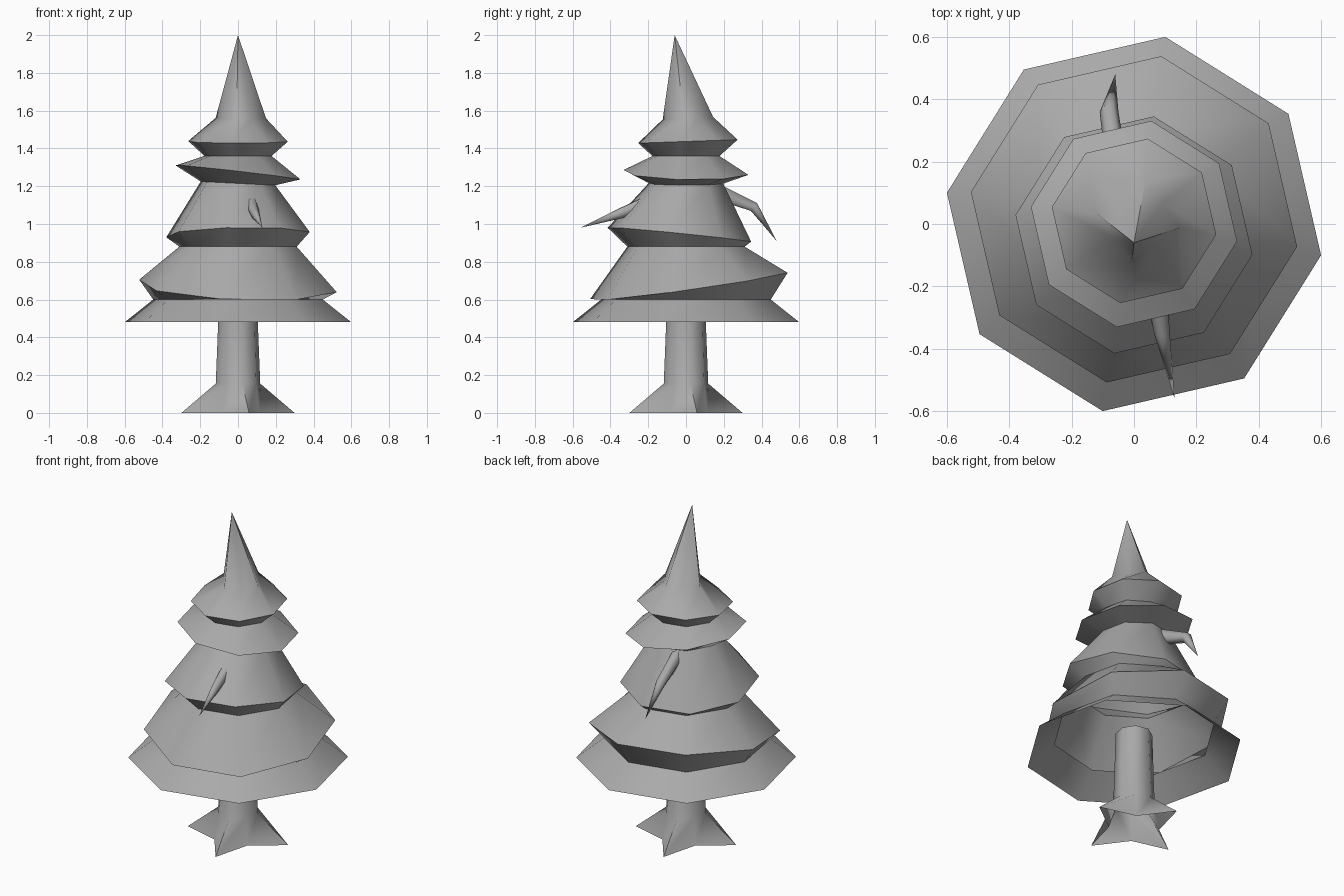
import bpy, bmesh, math
from mathutils import Vector

cube = bpy.data.objects.get("Cube")
if cube:
    bpy.data.objects.remove(cube, do_unlink=True)

grey = bpy.data.materials.new("plain grey")
grey.use_nodes = True
COLOUR = (0.4, 0.4, 0.4, 1)
grey.diffuse_color = COLOUR
grey.node_tree.nodes["Principled BSDF"].inputs["Base Color"].default_value = COLOUR


def ring(z, radius, turn, inner=None, centre=(0, 0), tilt=(0, 0), sides=8):
    """Polygon ring; inner is the radius of every second corner, tilt leans it."""
    points = []
    for i in range(sides):
        a = math.radians(turn) + i * math.tau / sides
        r = inner if inner and i % 2 else radius
        x, y = centre[0] + r * math.cos(a), centre[1] + r * math.sin(a)
        points.append(Vector((x, y, z + tilt[0] * x + tilt[1] * y)))
    return points


def loft(name, rings, tip=None, angle=50):
    """Skin a stack of rings, optionally closed to a point."""
    bm = bmesh.new()
    loops = [[bm.verts.new(p) for p in points] for points in rings]
    n = len(loops[0])
    for low, high in zip(loops, loops[1:]):
        for i in range(n):
            j = (i + 1) % n
            bm.faces.new((low[i], low[j], high[j], high[i]))
    if tip:
        top = bm.verts.new(tip)
        for i in range(n):
            bm.faces.new((loops[-1][i], loops[-1][(i + 1) % n], top))
    mesh = bpy.data.meshes.new(name)
    bm.to_mesh(mesh)
    bm.free()
    mesh.materials.append(grey)
    obj = bpy.data.objects.new(name, mesh)
    bpy.context.collection.objects.link(obj)
    bpy.ops.object.select_all(action='DESELECT')
    obj.select_set(True)
    bpy.context.view_layer.objects.active = obj
    bpy.ops.object.shade_smooth_by_angle(angle=math.radians(angle))
    return obj


# Foliage: one hollow shell of leaning tiers, pinched between them
T = -9.5
loft("foliage", [
    ring(0.48, 0.608, T),
    ring(0.60, 0.455, T),
    ring(0.67, 0.53, T, centre=(0, 0.015), tilt=(-0.04, 0.14)),
    ring(0.88, 0.315, T),
    ring(0.94, 0.385, T, centre=(0, -0.035), tilt=(0.02, -0.1)),
    ring(1.215, 0.2, T, tilt=(-0.05, 0)),
    ring(1.273, 0.335, T, tilt=(-0.115, -0.02)),
    ring(1.36, 0.18, T),
    ring(1.437, 0.267, T, centre=(0, 0.01), tilt=(0, 0.035)),
    ring(1.56, 0.135, T, inner=0.095, centre=(0.015, 0.01), tilt=(0, 0.05)),
], tip=(0, -0.06, 2.0))

# Trunk: round above, flaring into four pointed roots
R = 11
loft("trunk", [
    ring(0, 0.305, R, inner=0.14),
    ring(0.155, 0.12, R, inner=0.115),
    ring(0.6, 0.102, R),
])


# Broken branches: tapering bent spikes
def branch(name, path, tip):
    rings = []
    stops = [Vector(p) for p, size in path] + [Vector(tip)]
    for k, (p, (wide, tall)) in enumerate(path):
        along = (stops[k + 1] - stops[max(k - 1, 0)]).normalized()
        side = along.cross(Vector((0, 0, 1))).normalized()
        up = side.cross(along)
        rings.append([stops[k] + side * wide * math.cos(a) + up * tall * math.sin(a)
                      for a in (i * math.tau / 6 for i in range(6))])
    loft(name, rings, tip, angle=70)


branch("back_branch", [((-0.05, 0.14, 1.18), (0.035, 0.05)),
                       ((-0.08, 0.36, 1.09), (0.03, 0.03))], (-0.06, 0.48, 0.91))
branch("front_branch", [((0.07, -0.2, 1.11), (0.035, 0.045)),
                        ((0.09, -0.35, 1.055), (0.025, 0.03))], (0.13, -0.56, 0.98))
